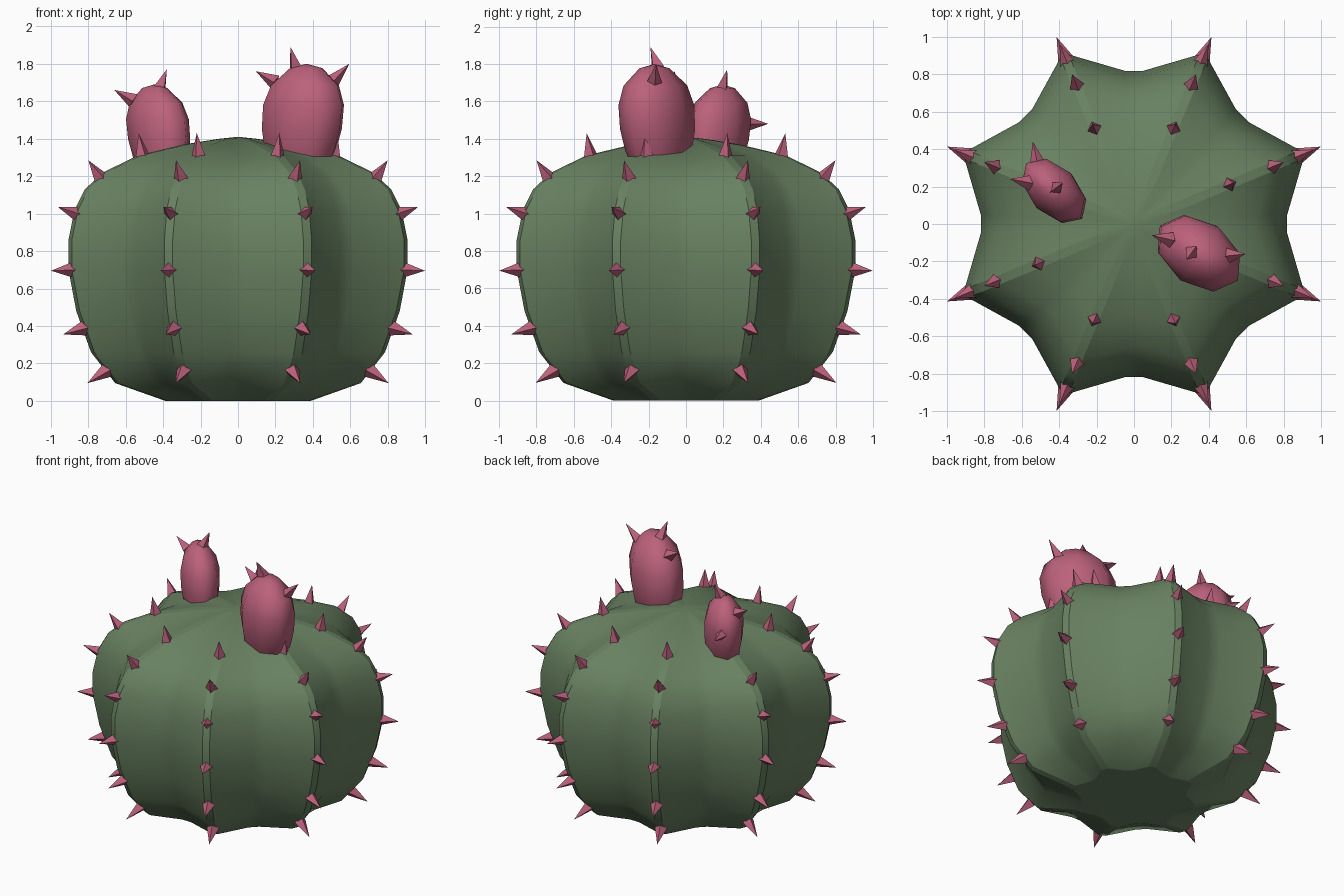
import bpy, bmesh, math
from mathutils import Vector, Matrix

if "Cube" in bpy.data.objects:
    bpy.data.objects.remove(bpy.data.objects["Cube"])


def material(name, col):
    m = bpy.data.materials.new(name)
    m.diffuse_color = (*col, 1)
    m.use_nodes = True
    m.node_tree.nodes["Principled BSDF"].inputs["Base Color"].default_value = m.diffuse_color
    return m


GREEN = material("cactus_green", (0.14, 0.22, 0.12))
PINK = material("cactus_pink", (0.50, 0.12, 0.20))


def finish(bm, name, mat):
    bmesh.ops.recalc_face_normals(bm, faces=bm.faces)
    me = bpy.data.meshes.new(name)
    bm.to_mesh(me)
    bm.free()
    me.materials.append(mat)
    ob = bpy.data.objects.new(name, me)
    bpy.context.collection.objects.link(ob)
    return ob


def skin(bm, rings, top):
    """Bridge rings of points, close the bottom, fan the top to a pole."""
    vr = [[bm.verts.new(p) for p in ring] for ring in rings]
    n = len(vr[0])
    for a, b in zip(vr, vr[1:]):
        for i in range(n):
            bm.faces.new((a[i], a[(i + 1) % n], b[(i + 1) % n], b[i])).smooth = True
    pole = bm.verts.new(top)
    for i in range(n):
        bm.faces.new((vr[-1][i], vr[-1][(i + 1) % n], pole)).smooth = True
    base = bm.faces.new(vr[0])
    for e in base.edges:
        e.smooth = False
    return vr


def spike(bm, base, tip, radius=0.042):
    """Four-sided thorn from base to tip."""
    base, tip = Vector(base), Vector(tip)
    d = tip - base
    turn = d.to_track_quat('Z', 'Y').to_matrix().to_4x4()
    bmesh.ops.create_cone(bm, cap_ends=True, segments=4, radius1=radius, radius2=0,
                          depth=d.length,
                          matrix=Matrix.Translation((base + tip) / 2) @ turn)


def polar(r, a, z):
    return (r * math.cos(a), r * math.sin(a), z)


# Ribbed body: star section swept through a barrel profile (ridge radius, height)
PROFILE = [(0.41, 0), (0.70, 0.095), (0.84, 0.26), (0.925, 0.48), (0.97, 0.70),
           (0.97, 0.86), (0.935, 1.02), (0.875, 1.13), (0.77, 1.22), (0.57, 1.31),
           (0.30, 1.37), (0.10, 1.40)]
RIBS = [math.radians(22.5 + 45 * k) for k in range(8)]
bm = bmesh.new()
rings = []
for r, z in PROFILE:
    w = min(0.024 / r, 0.17)
    ring = []
    for a in RIBS:
        ring += [polar(r, a - w, z), polar(r, a + w, z)]
        ring += [polar(r * 0.845, a + math.radians(22.5 + s), z) for s in (-3.5, 3.5)]
    rings.append(ring)
vr = skin(bm, rings, (0, 0, 1.41))
for a, b in zip(vr, vr[1:]):
    for i in range(len(a)):
        if i % 4 < 2:
            bm.edges.get((a[i], b[i])).smooth = False
finish(bm, "cactus_body", GREEN)

# Thorns along every rib: (base radius, base z, tip radius, tip z)
THORNS = [(0.755, 0.165, 0.87, 0.095), (0.885, 0.39, 1.01, 0.355), (0.955, 0.70, 1.08, 0.695),
          (0.92, 0.995, 1.04, 1.035), (0.79, 1.185, 0.865, 1.285), (0.55, 1.30, 0.575, 1.43)]
bm = bmesh.new()
for a in RIBS:
    for r0, z0, r1, z1 in THORNS:
        spike(bm, polar(r0, a, z0), polar(r1, a, z1))
finish(bm, "rib_thorns", PINK)


# Buds: oval low-poly lathe leaning slightly outwards
def bud(name, cx, cy, z0, z1, long, wide, angle, lean):
    bm = bmesh.new()
    ca, sa = math.cos(angle), math.sin(angle)

    def place(u, v, t):
        u += lean * (t - 0.5)
        return (cx + u * ca - v * sa, cy + u * sa + v * ca, z0 + (z1 - z0) * t)

    rings = []
    for t, f in ((0, 0.66), (0.2, 0.88), (0.40, 0.99), (0.62, 1.0), (0.80, 0.84), (0.96, 0.40)):
        rings.append([place(long * f * math.cos(k * math.pi / 4),
                            wide * f * math.sin(k * math.pi / 4), t) for k in range(8)])
    skin(bm, rings, place(0, 0, 1))
    finish(bm, name, PINK)


bud("large_bud", 0.345, -0.155, 1.22, 1.80, 0.25, 0.175, math.radians(-35), 0.05)
bud("small_bud", -0.425, 0.175, 1.20, 1.69, 0.205, 0.13, math.radians(135), 0.06)

# Thorns on the buds
bm = bmesh.new()
for base, tip in (((0.31, -0.15, 1.775), (0.28, -0.19, 1.89)),
                  ((0.20, -0.085, 1.70), (0.095, -0.06, 1.76)),
                  ((0.50, -0.17, 1.70), (0.595, -0.16, 1.80)),
                  ((-0.42, 0.19, 1.66), (-0.38, 0.22, 1.77)),
                  ((-0.555, 0.22, 1.60), (-0.66, 0.24, 1.66)),
                  ((-0.515, 0.32, 1.48), (-0.54, 0.44, 1.48))):
    spike(bm, base, tip)
finish(bm, "bud_thorns", PINK)
